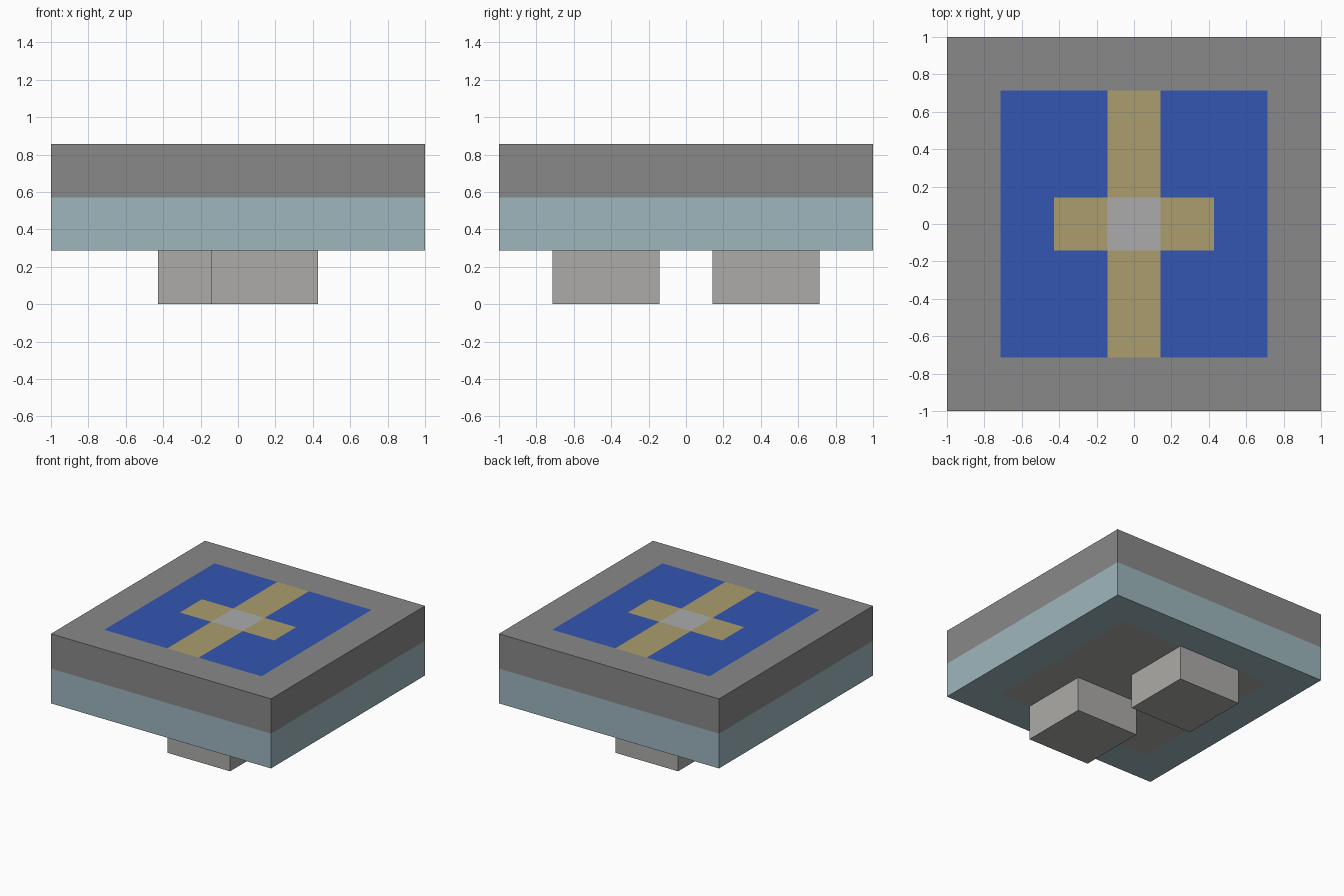
import bpy
import bmesh
from mathutils import Vector

U = 1 / 7  # module that every size is a multiple of

if "Cube" in bpy.data.objects:
    bpy.data.objects.remove(bpy.data.objects["Cube"], do_unlink=True)


def linear(v):
    v /= 255
    return v / 12.92 if v <= 0.04045 else ((v + 0.055) / 1.055) ** 2.4


def material(name, *rgb):
    mat = bpy.data.materials.new(name)
    mat.use_nodes = True
    colour = [linear(v) for v in rgb] + [1]
    mat.diffuse_color = colour
    bsdf = next(n for n in mat.node_tree.nodes if n.type == "BSDF_PRINCIPLED")
    bsdf.inputs["Base Color"].default_value = colour
    return mat


GREY, PALE_BLUE, BLUE, GOLD, SILVER, STONE = range(6)
materials = [
    material("mid grey", 137, 137, 137),
    material("pale blue", 157, 182, 190),
    material("royal blue", 51, 86, 178),
    material("dull gold", 171, 157, 110),
    material("light grey", 171, 171, 171),
    material("warm grey", 172, 171, 168),
]


def box(name, low, high, rule, cuts=()):
    """Box between two corners in modules; cuts are (axis, position) planes."""
    low, high = Vector(low), Vector(high)
    bm = bmesh.new()
    bmesh.ops.create_cube(bm, size=1)
    for v in bm.verts:
        v.co = (low + high) / 2 + v.co * (high - low)
    for axis, position in cuts:
        normal = Vector((0, 0, 0))
        normal[axis] = 1
        bmesh.ops.bisect_plane(bm, geom=bm.verts[:] + bm.edges[:] + bm.faces[:],
                               plane_co=normal * position, plane_no=normal)
    bm.normal_update()
    for f in bm.faces:
        f.material_index = rule(f.calc_center_median(), f.normal)
    bmesh.ops.scale(bm, vec=(U, U, U), verts=bm.verts)
    mesh = bpy.data.meshes.new(name)
    bm.to_mesh(mesh)
    bm.free()
    for mat in materials:
        mesh.materials.append(mat)
    obj = bpy.data.objects.new(name, mesh)
    bpy.context.collection.objects.link(obj)
    return obj


def slab_colour(c, n):
    x, y = abs(c.x), abs(c.y)
    inner = max(x, y) < 5
    if n.z > 0.5 and inner:          # inlaid cross on a blue field
        if max(x, y) < 1:
            return SILVER
        return GOLD if x < 1 or (y < 1 and x < 3) else BLUE
    if n.z < -0.5 and inner:         # square panel underneath
        return STONE
    return GREY if c.z > 4 else PALE_BLUE


# Two-tone square slab with the inlays cut into its faces
slab_cuts = [(0, s * p) for p in (1, 3, 5) for s in (-1, 1)]
slab_cuts += [(1, s * p) for p in (1, 5) for s in (-1, 1)]
slab_cuts.append((2, 4))
box("slab", (-7, -7, 2), (7, 7, 6), slab_colour, slab_cuts)

# Two staggered square feet
for name, x, y in (("front_foot", 1, -3), ("back_foot", -1, 3)):
    box(name, (x - 2, y - 2, 0), (x + 2, y + 2, 2), lambda c, n: STONE)
